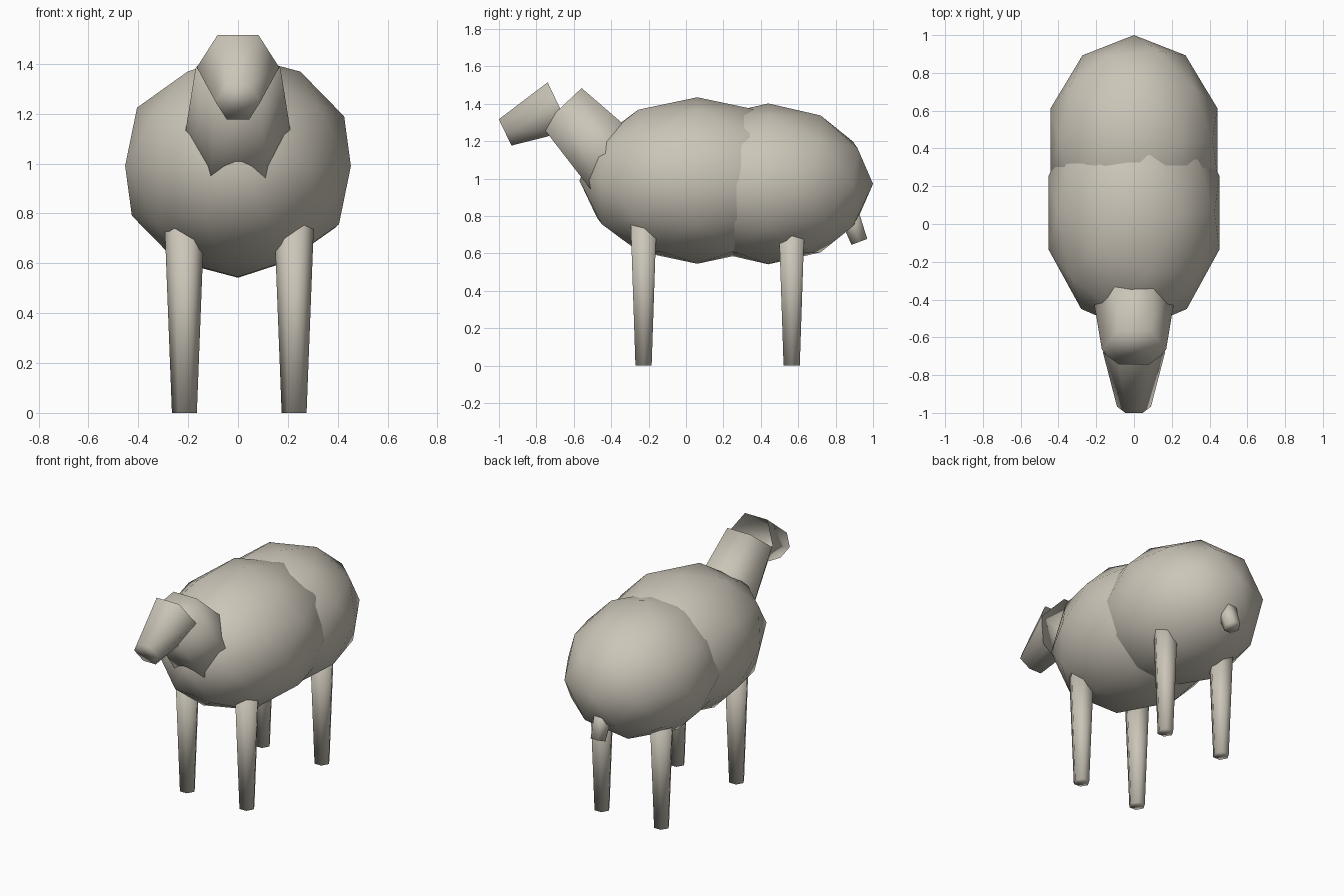
import bpy
import bmesh
import math
from mathutils import Vector, Matrix

cube = bpy.data.objects.get("Cube")
if cube:
    bpy.data.objects.remove(cube, do_unlink=True)

wool = bpy.data.materials.new("warm_beige")
wool.use_nodes = True
BEIGE = (0.60, 0.56, 0.48, 1.0)
wool.diffuse_color = BEIGE
wool.node_tree.nodes["Principled BSDF"].inputs["Base Color"].default_value = BEIGE


def finish(name, bm):
    """Turn a bmesh into a smooth-shaded, coloured object."""
    for face in bm.faces:
        face.smooth = True
    mesh = bpy.data.meshes.new(name)
    bm.to_mesh(mesh)
    bm.free()
    mesh.materials.append(wool)
    obj = bpy.data.objects.new(name, mesh)
    bpy.context.collection.objects.link(obj)
    return obj


def ellipsoid(name, centre, radii):
    bm = bmesh.new()
    bmesh.ops.create_icosphere(bm, subdivisions=2, radius=1)
    bm.transform(Matrix.Translation(centre) @ Matrix.Diagonal((*radii, 1)))
    return finish(name, bm)


def taper(name, start, end, r_start, r_end, open_end=False):
    """Six-sided tapered tube in a plane of constant x, corners pointing along x."""
    start, end = Vector(start), Vector(end)
    axis = (end - start).normalized()
    side = Vector((1, 0, 0))
    up = axis.cross(side)
    bm = bmesh.new()
    rings = []
    for centre, r in ((start, r_start), (end, r_end)):
        angles = [i * math.pi / 3 for i in range(6)]
        rings.append([bm.verts.new(centre + r * (math.cos(a) * side + math.sin(a) * up))
                      for a in angles])
    low, high = rings
    for i in range(6):
        j = (i + 1) % 6
        bm.faces.new((low[i], low[j], high[j], high[i]))
    bm.faces.new(low)
    if not open_end:
        bm.faces.new(high)
    bmesh.ops.recalc_face_normals(bm, faces=bm.faces)
    return finish(name, bm)


# Body: two overlapping faceted ellipsoids
ellipsoid("body_front", (0, 0.06, 0.99), (0.476, 0.63, 0.445))
ellipsoid("body_rear", (0, 0.44, 0.972), (0.464, 0.56, 0.43))

# Neck and head, the head hollow at the back
taper("neck", (0, -0.665, 1.383), (0, -0.25, 0.945), 0.17, 0.24)
taper("head", (0, -0.967, 1.247), (0, -0.678, 1.386), 0.09, 0.165, open_end=True)

# Tail
taper("tail", (0, 0.927, 0.662), (0, 0.857, 0.848), 0.052, 0.065)

# Legs
for place, y in (("front", -0.227), ("rear", 0.565)):
    for hand, x in (("left", 0.225), ("right", -0.215)):
        taper(f"{place}_{hand}_leg", (x, y, 0), (x, y, 0.8), 0.05, 0.081)
